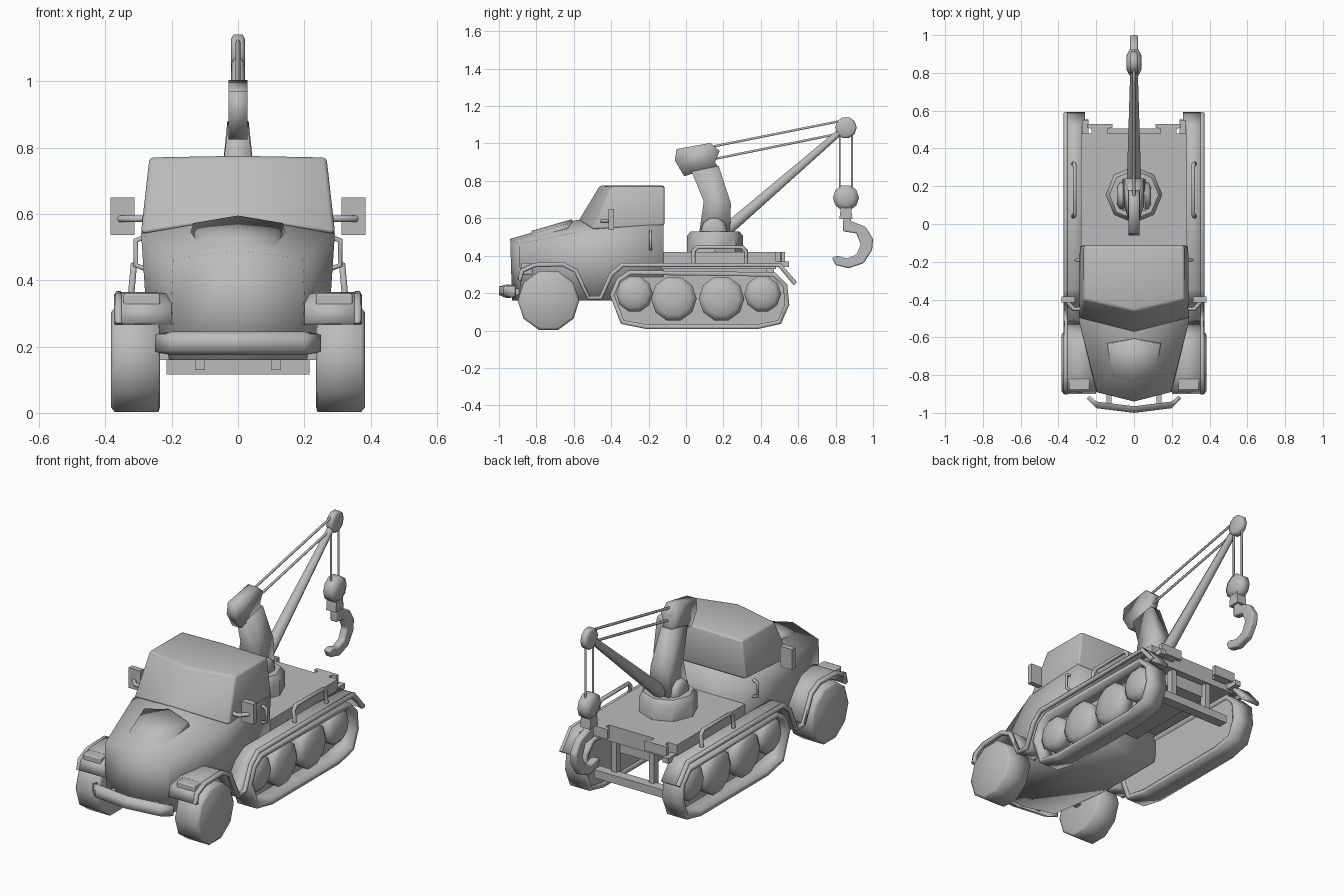
import bpy, bmesh, math

cube = bpy.data.objects.get("Cube")
if cube:
    bpy.data.objects.remove(cube, do_unlink=True)

paint = bpy.data.materials.new("grey_paint")
paint.use_nodes = True
GREY = (0.5, 0.5, 0.5, 1)
paint.diffuse_color = GREY
paint.node_tree.nodes["Principled BSDF"].inputs["Base Color"].default_value = GREY


def finish(name, bm, mirror, bevel=0, thickness=0, angle=100):
    bmesh.ops.recalc_face_normals(bm, faces=bm.faces)
    me = bpy.data.meshes.new(name)
    bm.to_mesh(me)
    bm.free()
    me.materials.append(paint)
    me.shade_smooth()
    me.set_sharp_from_angle(angle=math.radians(angle))
    ob = bpy.data.objects.new(name, me)
    bpy.context.collection.objects.link(ob)
    if thickness:
        mod = ob.modifiers.new("Thickness", 'SOLIDIFY')
        mod.thickness, mod.offset = thickness, 0
    if mirror:
        ob.modifiers.new("Mirror", 'MIRROR')
    if bevel:
        mod = ob.modifiers.new("Bevel", 'BEVEL')
        mod.width, mod.segments, mod.limit_method = bevel, 2, 'ANGLE'
    return ob


def loft(name, rows, closed=True, mirror=False, **kw):
    """Skin between point rows and cap both ends."""
    bm = bmesh.new()
    rings = [[bm.verts.new(p) for p in row] for row in rows]
    n = len(rings[0])
    for a, b in zip(rings, rings[1:]):
        for i in range(n if closed else n - 1):
            j = (i + 1) % n
            bm.faces.new((a[i], a[j], b[j], b[i]))
    bm.faces.new(rings[0])
    bm.faces.new(rings[-1])
    return finish(name, bm, mirror, **kw)


def plate(name, outline, x0, x1, mirror=False, angle=42, **kw):
    """Side outline (y, z) extruded across x."""
    rows = [[(x, y, z) for y, z in outline] for x in (x0, x1)]
    return loft(name, rows, mirror=mirror, angle=angle, **kw)


def box(name, x, y, z, mirror=False, **kw):
    return plate(name, [(y[0], z[0]), (y[1], z[0]), (y[1], z[1]), (y[0], z[1])], *x, mirror, **kw)


def strip(name, path, x0, x1, thickness, closed=False):
    """Bent sheet following a side path, on both sides of the vehicle."""
    bm = bmesh.new()
    a, b = [[bm.verts.new((x, y, z)) for y, z in path] for x in (x0, x1)]
    for i in range(len(path) - (0 if closed else 1)):
        j = (i + 1) % len(path)
        bm.faces.new((a[i], a[j], b[j], b[i]))
    return finish(name, bm, True, thickness=thickness)


def wheel(name, y, z, profile, sides=10, mirror=True):
    """Turned shape about an x axis; profile holds (x, radius)."""
    angles = [2 * math.pi * i / sides for i in range(sides)]
    rows = [[(x, y + r * math.cos(t), z + r * math.sin(t)) for t in angles] for x, r in profile]
    return loft(name, rows, mirror=mirror)


def tube(name, points, r, both=False, taper=1.0):
    cu = bpy.data.curves.new(name, 'CURVE')
    cu.dimensions = '3D'
    cu.bevel_depth, cu.bevel_resolution, cu.use_fill_caps = r, 1, True
    for s in ((1, -1) if both else (1,)):
        sp = cu.splines.new('POLY')
        sp.points.add(len(points) - 1)
        for i, (x, y, z) in enumerate(points):
            sp.points[i].co = (s * x, y, z, 1)
            sp.points[i].radius = 1 + (taper - 1) * i / (len(points) - 1)
    cu.materials.append(paint)
    ob = bpy.data.objects.new(name, cu)
    bpy.context.collection.objects.link(ob)


# Hood and lower cab
loft("body", [
    [(0, -.93, .16), (.19, -.88, .16), (.2, -.89, .36), (.195, -.89, .465), (0, -.94, .49)],
    [(0, -.55, .16), (.24, -.52, .16), (.28, -.52, .36), (.292, -.51, .54), (0, -.58, .592)],
    [(0, -.12, .16), (.24, -.12, .16), (.28, -.12, .36), (.285, -.12, .57), (0, -.12, .59)],
], closed=False, mirror=True)

# Cab top with pointed windscreen
loft("cab_top", [
    [(0, -.575, .585), (.293, -.5, .54), (.267, -.4, .77), (0, -.46, .775)],
    [(0, -.115, .56), (.288, -.115, .56), (.265, -.115, .77), (0, -.115, .775)],
], closed=False, mirror=True, bevel=.012)

# Raised hood hatch
loft("hood_hatch", [
    [(0, -.84, .50), (.115, -.815, .49), (.145, -.63, .535), (0, -.6, .57)],
    [(0, -.825, .533), (.105, -.8, .522), (.135, -.635, .572), (0, -.61, .595)],
], closed=False, mirror=True)

# Rear bed and chassis
box("bed", (-.28, .28), (-.13, .48), (.33, .42))
box("chassis", (-.12, .12), (-.13, .44), (.26, .34))
box("rear_crossbar", (-.215, .215), (.45, .505), (.115, .16))
box("crossbar_hanger", (.1, .13), (.43, .47), (.13, .34), True)
loft("tail_light", [[(x0, y, .365), (x1, y, .365), (x1, y, .42), (x0, y, .42)]
                    for x0, x1, y in ((.14, .225, .475), (.14, .225, .505), (.115, .25, .51), (.115, .25, .53))],
     mirror=True, angle=42)
box("tail_bracket", (.24, .275), (.47, .55), (.34, .37), True)

# Bumper
loft("bumper", [
    [(0, -1, .19), (0, -1, .235), (0, -.965, .245), (0, -.965, .175)],
    [(.2, -.975, .19), (.2, -.975, .235), (.2, -.94, .245), (.2, -.94, .175)],
    [(.25, -.925, .185), (.25, -.925, .235), (.235, -.91, .24), (.235, -.91, .18)],
], mirror=True)
box("bumper_mount", (.12, .145), (-.96, -.86), (.19, .225), True)

# Fenders
front_path = [(-.89, .268), (-.877, .32), (-.81, .35), (-.66, .355), (-.59, .32), (-.52, .175)]
rear_path = [(-.52, .175), (-.455, .175), (-.4, .3), (-.34, .35), (.5, .35), (.585, .25)]
strip("front_fender", front_path, .2, .37, .02)
strip("rear_fender", rear_path, .26, .365, .02)
tube("fender_rim", [(.36, y, z) for y, z in front_path + rear_path[1:]], .014, True)
box("headlight", (.235, .345), (-.88, -.82), (.3, .36), True, bevel=.006)

# Front wheels
wheel("front_wheel", -.735, .16, [(.235, .15), (.24, .165), (.372, .165), (.383, .15)])
box("front_axle", (-.25, .25), (-.755, -.715), (.16, .2))

# Tracks with road wheels
track_path = [(-.395, .19), (-.34, .045), (-.21, .02), (.38, .02), (.5, .045), (.54, .14),
              (.53, .24), (.47, .3), (-.3, .31), (-.36, .27)]
strip("track", track_path, .24, .36, .025, closed=True)
plate("track_inner_panel", track_path, .25, .265, True)
for i, (y, z, r) in enumerate([(-.275, .195, .098), (-.065, .17, .122), (.19, .17, .122), (.41, .195, .098)]):
    wheel(f"road_wheel_{i + 1}", y, z, [(.26, r), (.325, r), (.345, r * .75), (.355, r * .3)])

# Mirrors, door handles and bed rails
box("mirror", (.312, .385), (-.415, -.385), (.537, .65), True)
tube("mirror_arm", [(.28, -.45, .585), (.32, -.45, .585), (.355, -.41, .585)], .011, True)
tube("door_handle", [(.28, -.19, .435), (.308, -.19, .445), (.308, -.19, .52), (.28, -.19, .53)], .009, True)
tube("bed_rail", [(.322, .04, .36), (.316, .04, .425), (.314, .06, .445), (.314, .3, .445),
                  (.316, .32, .425), (.322, .32, .36)], .011, True)

# Crane turntable
corners = [math.pi * i / 4 for i in range(8)]
loft("turntable", [[(r * math.cos(t), .155 + r * math.sin(t), z) for t in corners]
                   for r, z in ((.15, .41), (.15, .505), (.13, .53))], angle=42)
wheel("crane_pivot", .15, .535, [(-.09, .045), (-.075, .07), (.075, .07), (.09, .045)], mirror=False)

# Crane column, tapering toward its head
loft("crane_column", [[(w, a, za), (w, b, zb), (-w, b, zb), (-w, a, za)] for w, a, za, b, zb in (
    (.062, .07, .52, .235, .52), (.052, .095, .69, .24, .68), (.032, .03, .85, .175, .88))])
plate("crane_head", [(.04, .84), (-.01, .825), (-.06, .91), (-.05, .97), (.13, 1.003),
                     (.18, .96), (.155, .9), (.175, .87)], -.028, .028, angle=100)

# Boom, pulleys and cables
tube("boom", [(0, .22, .54), (0, .85, 1.085)], .038, taper=.5)
wheel("boom_pulley", .855, 1.085, [(-.021, .045), (-.014, .058), (.014, .058), (.021, .045)], mirror=False)
wheel("hook_pulley", .855, .71, [(-.04, .035), (-.024, .07), (.024, .07), (.04, .035)], mirror=False)
tube("upper_stay", [(0, .15, .985), (0, .85, 1.125)], .007)
tube("lower_stay", [(0, .14, .915), (0, .83, 1.055)], .007)
for label, y in (("front", .822), ("rear", .888)):
    tube(label + "_hoist_cable", [(0, y, 1.08), (0, y, .7)], .006)

# Hook
plate("hook_block", [(.83, .68), (.88, .68), (.89, .595), (.82, .595)], -.03, .03)
plate("hook", [(.84, .6), (.84, .53), (.91, .52), (.935, .46), (.91, .405), (.86, .385), (.81, .4), (.78, .39),
               (.8, .35), (.87, .333), (.95, .36), (.995, .43), (1, .49), (.96, .555), (.88, .585), (.88, .6)],
      -.02, .02, bevel=.008)
